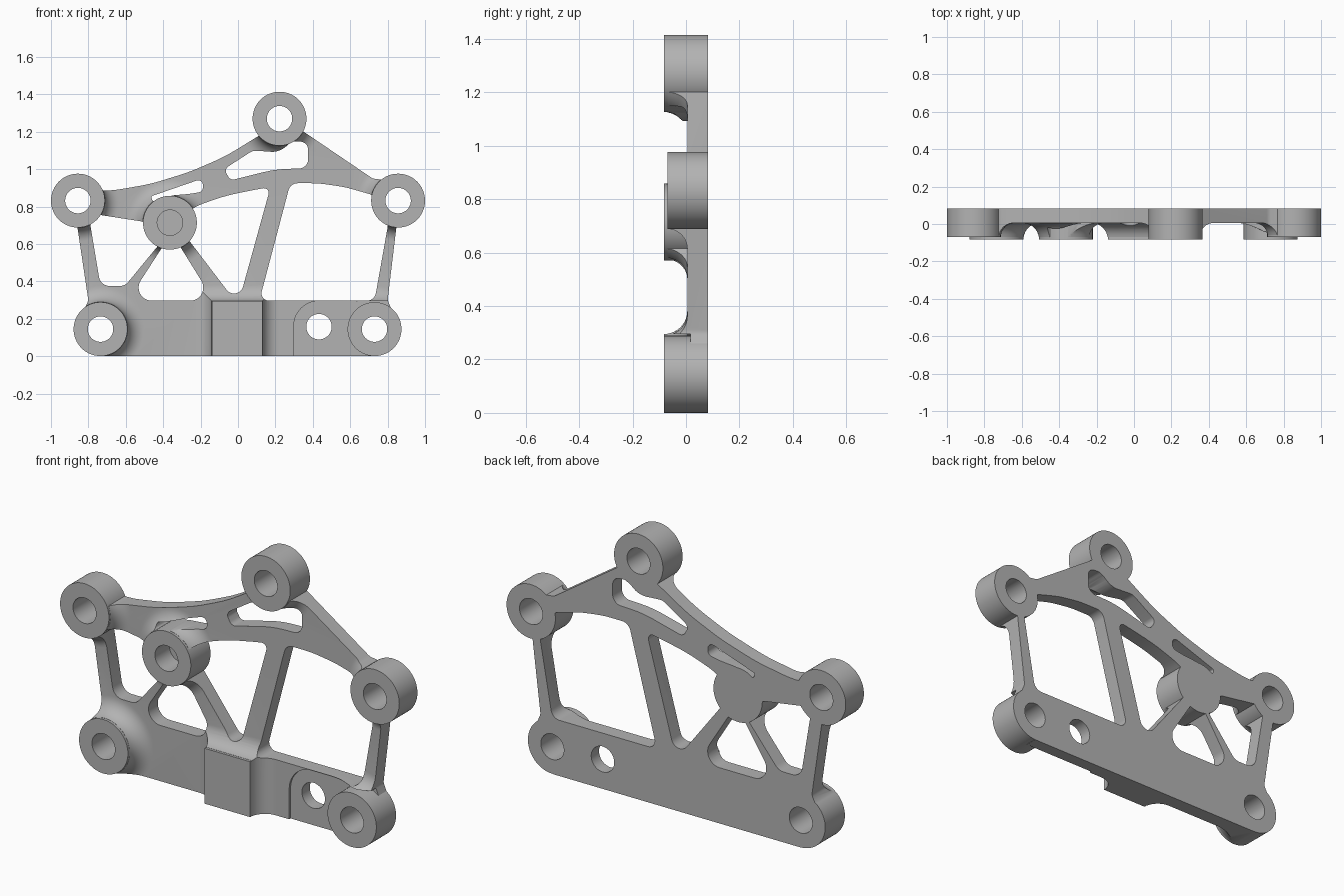
import bpy, bmesh, math
from mathutils import Vector

cube = bpy.data.objects.get("Cube")
if cube:
    bpy.data.objects.remove(cube, do_unlink=True)

BACK, FACE, FRONT, CORNER_FRONT = .083, .005, -.083, -.07
BOSS_R, HOLE_R, SEGMENTS = .144, .068, 64

metal = bpy.data.materials.new("grey_metal")
metal.use_nodes = True
GREY = (.45, .45, .45, 1)
metal.diffuse_color = GREY
metal.node_tree.nodes["Principled BSDF"].inputs["Base Color"].default_value = GREY


def rounded(corners):
    """Outline from (x, z) or (x, z, radius) corners."""
    pts = [Vector(c[:2]) for c in corners]
    out = []
    for i, c in enumerate(corners):
        p, a, b = pts[i], pts[i - 1], pts[(i + 1) % len(pts)]
        if len(c) < 3:
            out.append(p)
            continue
        u, v = (a - p).normalized(), (b - p).normalized()
        half = u.angle(v) / 2
        t = min(c[2] / math.tan(half), .48 * (a - p).length, .48 * (b - p).length)
        centre = p + (u + v).normalized() * t / math.cos(half)
        s, e, phi = p + u * t - centre, p + v * t - centre, math.pi - 2 * half
        n = max(3, int(phi / .15))
        for k in range(n + 1):
            f = k / n
            out.append(centre + (s * math.sin((1 - f) * phi) + e * math.sin(f * phi)) / math.sin(phi))
    return out


def circle(x, z, r):
    steps = [math.tau * i / SEGMENTS for i in range(SEGMENTS)]
    return [(x + r * math.cos(a), z + r * math.sin(a)) for a in steps]


def loft(name, rings):
    """Closed solid through (y, outline) rings."""
    bm = bmesh.new()
    loops = [[bm.verts.new((p[0], y, p[1])) for p in ring] for y, ring in rings]
    for lo, hi in zip(loops, loops[1:]):
        for i in range(len(lo)):
            j = (i + 1) % len(lo)
            bm.faces.new((lo[i], lo[j], hi[j], hi[i]))
    bm.faces.new(loops[0])
    bm.faces.new(loops[-1])
    bmesh.ops.recalc_face_normals(bm, faces=bm.faces)
    mesh = bpy.data.meshes.new(name)
    bm.to_mesh(mesh)
    bm.free()
    mesh.materials.append(metal)
    obj = bpy.data.objects.new(name, mesh)
    bpy.context.collection.objects.link(obj)
    return obj


def prism(name, outline, y0, y1):
    return loft(name, [(y0, outline), (y1, outline)])


def combine(target, tool, operation):
    mod = target.modifiers.new(operation.lower(), "BOOLEAN")
    mod.operation, mod.solver, mod.object = operation, "EXACT", tool
    bpy.context.view_layer.objects.active = target
    bpy.ops.object.modifier_apply(modifier=mod.name)
    bpy.data.objects.remove(tool, do_unlink=True)


def flare(name, ring_at, front):
    """Concave skirt sweeping from a raised part down to the plate face."""
    r, rings = FACE - front, []
    for k in range(1, 11):
        a = k / 10 * math.pi / 2
        rings.append((front + r * math.sin(a), ring_at(r * (1 - math.cos(a)))))
    rings.append((FACE + .03, rings[-1][1]))
    return loft(name, rings)


def block_ring(o):
    return [(-.14 - o, -.1), (.13 + o, -.1), (.13 + o, .295 + o), (-.14 - o, .295 + o)]


# Plate outline, windows and slots
outline = [(-.735, 0), (.73, 0), (.826, .238), (.80, .30, .04), (.848, .70), (.856, .83),
           (.80, .94), (.72, .95, .05), (.30, 1.235), (.22, 1.27), (.13, 1.19),
           (.06, 1.147, .3), (-.07, 1.067, 1), (-.26, .985, 1), (-.47, .92, 1),
           (-.66, .888, .6), (-.72, .885, .04), (-.78, .92), (-.856, .83), (-.86, .70),
           (-.80, .297, .04), (-.83, .238)]
left_window = [(-.80, .765, .05), (-.51, .72, .02), (-.42, .60), (-.605, .375, .06), (-.735, .375, .06)]
triangle_window = [(-.355, .66), (-.59, .297, .07), (-.13, .297, .07)]
centre_window = [(0, .275, .05), (.174, .905, .06), (.09, .89, .5), (-.07, .858, 1),
                 (-.217, .805, .5), (-.27, .77), (-.27, .63)]
right_window = [(.114, .297, .04), (.28, .925, .05), (.43, .925, .6), (.57, .905, .6),
                (.71, .865, .03), (.80, .80), (.80, .69), (.73, .297, .05)]
upper_slot = [(-.075, 1.0, .03), (.08, 1.10, .06), (.22, 1.09, .15), (.29, 1.15, .03),
              (.375, 1.145, .05), (.375, 1.005, .05), (.2, 1.0, .6), (-.04, .94, .03)]
small_slot = [(-.465, .855, .01), (-.19, .95, .04), (-.185, .88, .03), (-.26, .868, .05),
              (-.35, .86, .05), (-.455, .825, .015)]

# Bosses: x, z, front
bosses = {
    "upper_right_boss": (-.856, .832, CORNER_FRONT),
    "upper_left_boss": (.856, .832, CORNER_FRONT),
    "top_boss": (.222, 1.27, FRONT),
    "lower_right_boss": (-.735, .145, FRONT),
    "lower_left_boss": (.73, .145, FRONT),
    "middle_boss": (-.364, .714, FRONT),
}

# Slab with flared skirts, trimmed to the plate outline
bracket = prism("bracket_body", [(-1.2, -.2), (1.2, -.2), (1.2, 1.6), (-1.2, 1.6)], FACE, BACK)
for name, (x, z, front) in bosses.items():
    skirt = flare(name + "_flare", lambda o: circle(x, z, BOSS_R + o), front)
    combine(bracket, skirt, "UNION")
combine(bracket, flare("block_flare", block_ring, FRONT), "UNION")
combine(bracket, prism("trim", rounded(outline), -.2, .2), "INTERSECT")
for shape in (left_window, triangle_window, centre_window, right_window, upper_slot, small_slot):
    combine(bracket, prism("window_cutter", rounded(shape), -.3, .3), "DIFFERENCE")

# Shallow recess around the side hole
recess = rounded([(.298, -.1), (.298, .296, .135), (.95, .296), (.95, -.1)])
combine(bracket, prism("recess_cutter", recess, -.3, FACE + .012), "DIFFERENCE")

# Raised block and bosses
block = [(-.14, 0), (.13, 0), (.13, .295), (-.14, .295)]
combine(bracket, prism("centre_block", block, FRONT, FACE + .04), "UNION")
for name, (x, z, front) in bosses.items():
    combine(bracket, prism(name, circle(x, z, BOSS_R), front, BACK), "UNION")

# Bored holes; the middle one is blind
for name, (x, z, front) in bosses.items():
    depth = .04 if name == "middle_boss" else .3
    combine(bracket, prism("bore_cutter", circle(x, z, HOLE_R), -.3, depth), "DIFFERENCE")
combine(bracket, prism("side_hole_cutter", circle(.433, .158, HOLE_R), -.3, .3), "DIFFERENCE")

bpy.ops.object.select_all(action="DESELECT")
bracket.select_set(True)
bpy.context.view_layer.objects.active = bracket
bpy.ops.object.shade_smooth_by_angle(angle=math.radians(30))
